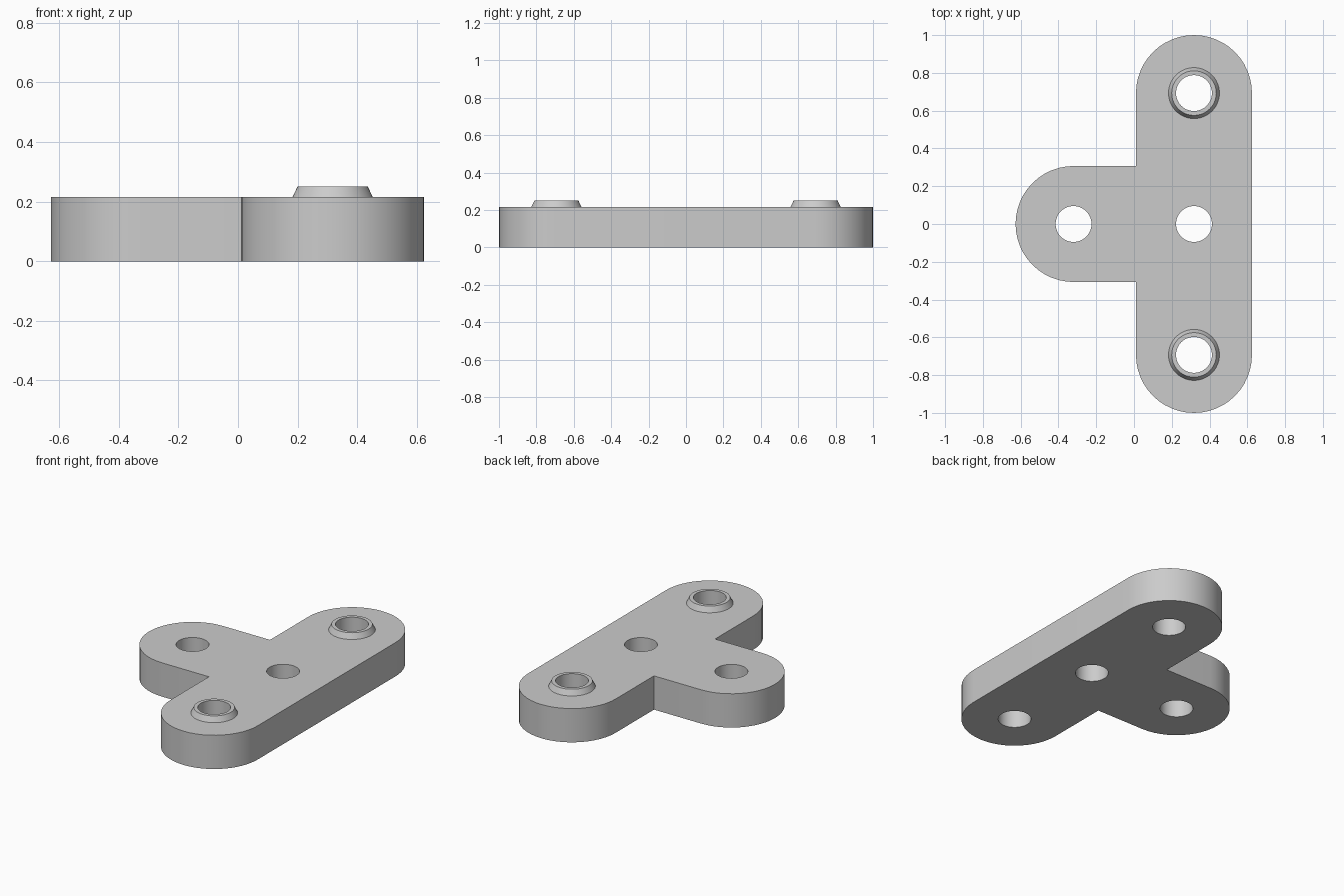
import bpy
import bmesh
from math import cos, sin, radians

BAR_X, LOBE_X, END_Y = 0.3175, -0.32, 0.693
RADIUS, HOLE, THICK, TOP = 0.307, 0.095, 0.215, 0.25
SEGMENTS = 48

cube = bpy.data.objects.get("Cube")
if cube:
    bpy.data.objects.remove(cube, do_unlink=True)

grey = bpy.data.materials.new("light grey")
grey.use_nodes = True
grey.diffuse_color = (0.6, 0.6, 0.6, 1)
grey.node_tree.nodes["Principled BSDF"].inputs["Base Color"].default_value = (0.6, 0.6, 0.6, 1)


def arc(x, y, radius, start, end, steps):
    angles = [radians(start + (end - start) * i / steps) for i in range(steps + 1)]
    return [(x + radius * cos(a), y + radius * sin(a)) for a in angles]


def circle(x, y, radius):
    return arc(x, y, radius, 0, 360, SEGMENTS)[:-1]


def ring(bm, points, z):
    return [bm.verts.new((x, y, z)) for x, y in points]


def wall(bm, lower, upper):
    for i in range(len(lower)):
        j = (i + 1) % len(lower)
        bm.faces.new((lower[i], lower[j], upper[j], upper[i]))


def finish(bm, name):
    mesh = bpy.data.meshes.new(name)
    bm.to_mesh(mesh)
    bm.free()
    mesh.materials.append(grey)
    mesh.shade_smooth()
    mesh.set_sharp_from_angle(angle=radians(30))
    obj = bpy.data.objects.new(name, mesh)
    bpy.context.collection.objects.link(obj)
    return obj


# T-shaped plate: long rounded bar with a rounded side lobe and four through holes
half = SEGMENTS // 2
inner_x = BAR_X - RADIUS
outline = (arc(BAR_X, -END_Y, RADIUS, 180, 360, half)
           + arc(BAR_X, END_Y, RADIUS, 0, 180, half)
           + [(inner_x, RADIUS)]
           + arc(LOBE_X, 0, RADIUS, 90, 270, half)
           + [(inner_x, -RADIUS)])
holes = [(BAR_X, -END_Y), (BAR_X, 0), (BAR_X, END_Y), (LOBE_X, 0)]

bm = bmesh.new()
caps = {0: [], THICK: []}
for loop in [outline] + [circle(x, y, HOLE) for x, y in holes]:
    lower, upper = ring(bm, loop, 0), ring(bm, loop, THICK)
    wall(bm, lower, upper)
    for z, verts in ((0, lower), (THICK, upper)):
        caps[z] += [bm.edges.get((verts[i - 1], verts[i])) for i in range(len(verts))]
for edges in caps.values():
    bmesh.ops.triangle_fill(bm, edges=edges, use_beauty=True, normal=(0, 0, 1))
bmesh.ops.recalc_face_normals(bm, faces=bm.faces)
finish(bm, "plate")

# Tapered collars around the two end holes
for name, y in (("front_collar", -END_Y), ("back_collar", END_Y)):
    bm = bmesh.new()
    profile = [(0.135, THICK), (0.118, TOP), (HOLE, TOP), (HOLE, THICK)]
    rings = [ring(bm, circle(BAR_X, y, r), z) for r, z in profile]
    for lower, upper in zip(rings, rings[1:]):
        wall(bm, lower, upper)
    finish(bm, name)
